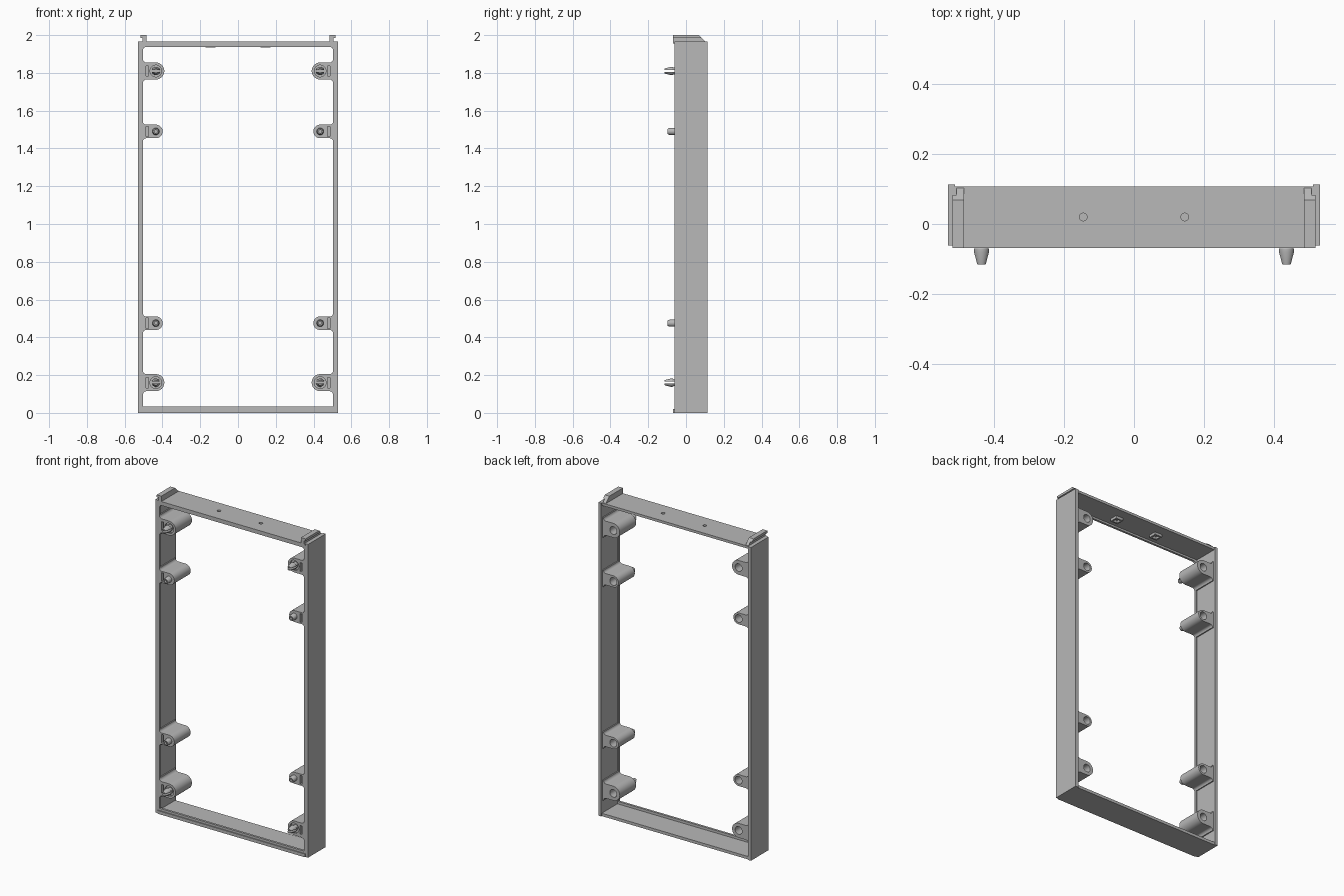
import bpy, bmesh, math

if "Cube" in bpy.data.objects:
    bpy.data.objects.remove(bpy.data.objects["Cube"])

grey = bpy.data.materials.new("plain grey")
grey.diffuse_color = (0.48, 0.48, 0.48, 1)
grey.use_nodes = True
grey.node_tree.nodes["Principled BSDF"].inputs["Base Color"].default_value = grey.diffuse_color


def finish(name, bm):
    bmesh.ops.recalc_face_normals(bm, faces=bm.faces)
    me = bpy.data.meshes.new(name)
    bm.to_mesh(me)
    bm.free()
    me.materials.append(grey)
    ob = bpy.data.objects.new(name, me)
    bpy.context.collection.objects.link(ob)
    return ob


def place(axis, p, t):
    """Put a 2D profile point on the plane at distance t along the axis."""
    a, b = p
    return {"x": (t, a, b), "y": (a, t, b), "z": (a, b, t)}[axis]


def loft(name, axis, sections):
    """Solid through (position, profile) sections along an axis."""
    bm = bmesh.new()
    rings = [[bm.verts.new(place(axis, p, t)) for p in pts] for t, pts in sections]
    n = len(rings[0])
    for r, q in zip(rings, rings[1:]):
        for i in range(n):
            bm.faces.new((r[i], r[(i + 1) % n], q[(i + 1) % n], q[i]))
    bm.faces.new(rings[0])
    bm.faces.new(rings[-1])
    return finish(name, bm)


def prism(name, axis, pts, a, b):
    return loft(name, axis, [(a, pts), (b, pts)])


def rect(a0, a1, b0, b1):
    return [(a0, b0), (a1, b0), (a1, b1), (a0, b1)]


def arc(cx, cy, r, d0, d1, n):
    return [(cx + r * math.cos(math.radians(d0 + (d1 - d0) * i / n)),
             cy + r * math.sin(math.radians(d0 + (d1 - d0) * i / n))) for i in range(n + 1)]


def circle(cx, cy, r, n=32):
    return arc(cx, cy, r, 0, 360, n)[:-1]


def cut(ob, *cutters):
    bpy.context.view_layer.objects.active = ob
    for c in cutters:
        c.hide_render = True
        m = ob.modifiers.new("cut", "BOOLEAN")
        m.operation, m.solver, m.object = "DIFFERENCE", "EXACT", c
        bpy.ops.object.modifier_apply(modifier=m.name)
        bpy.data.objects.remove(c)


def smooth(ob):
    bpy.ops.object.select_all(action="DESELECT")
    ob.select_set(True)
    bpy.context.view_layer.objects.active = ob
    bpy.ops.object.shade_smooth_by_angle(angle=math.radians(30))


FRONT, BACK, PEG_X = -0.062, 0.113, 0.435

# Top and bottom bars: plate with a stepped front lip
top = prism("top_bar", "x", [(-0.068, 1.966), (0.107, 1.966), (0.107, 1.95), (-0.048, 1.95),
                             (-0.048, 1.938), (FRONT, 1.938), (FRONT, 1.955), (-0.068, 1.955)],
            -0.512, 0.512)
prism("bottom_bar", "x", [(-0.068, 0), (0.107, 0), (0.107, 0.018), (-0.048, 0.018),
                          (-0.048, 0.034), (FRONT, 0.034), (FRONT, 0.02), (-0.068, 0.02)],
      -0.512, 0.512)

# Screw holes in the top bar with square pockets beneath
for x in (-0.145, 0.145):
    cut(top, prism("cutter", "z", circle(x, 0.02, 0.011), 1.9, 2.0))
    pad = prism("nut_pocket", "z", rect(x - 0.026, x + 0.026, -0.006, 0.046), 1.934, 1.951)
    cut(pad, prism("cutter", "z", rect(x - 0.016, x + 0.016, 0.004, 0.036), 1.9, 2.0))

for side, s in (("left", -1), ("right", 1)):
    def flip(pts):
        return [(s * x, z) for x, z in pts]

    # Side wall with inward lip at the front
    prism(side + "_wall", "z", flip([(0.53, FRONT), (0.53, BACK), (0.51, BACK), (0.51, -0.048),
                                     (0.503, -0.048), (0.503, FRONT)]), 0, 1.966)
    # Rounded inner corner at the top
    prism(side + "_corner", "y",
          flip([(0.506, 1.941)] + [(0.506, 1.92)] + arc(0.485, 1.92, 0.018, 0, 90, 6) + [(0.485, 1.941)]),
          FRONT, -0.048)

    # Hook rail on top: upright with sloped back, and outer flange
    prism(side + "_hook_rail", "x", [(-0.068, 1.96), (0.102, 1.96), (0.102, 1.967),
                                     (0.068, 2.0), (-0.068, 2.0)], s * 0.485, s * 0.506)
    prism(side + "_hook_flange", "x", [(-0.068, 1.985), (0.083, 1.985), (0.068, 2.0),
                                       (-0.068, 2.0)], s * 0.505, s * 0.517)

    # Mounting bosses with pegs
    for z, big in ((1.81, True), (1.49, False), (0.475, False), (0.16, True)):
        h, f = (0.045, 0.018) if big else (0.036, 0.016)
        kind = side + ("_snap" if big else "_locating")
        pts = ([(0.515, z + h + f)] + arc(0.503 - f, z + h + f, f, 0, -90, 6)
               + arc(PEG_X, z, h, 90, 270, 20)
               + arc(0.503 - f, z - h - f, f, 90, 0, 6) + [(0.515, z - h - f)])
        boss = prism(kind + "_boss", "y", flip(pts), FRONT, 0.1)
        px = s * PEG_X
        cutters = [prism("cutter", "y", circle(px, z, 0.024), -0.02, 0.2),
                   prism("cutter", "y", flip(rect(0.474, 0.488, z - 0.027, z + 0.027)), -0.1, -0.03)]
        if big:
            cutters.append(prism("cutter", "y", circle(px, z, 0.031), -0.1, -0.05))
        cut(boss, *cutters)
        smooth(boss)

        if big:  # split snap peg
            peg = loft(kind + "_peg", "y", [(y, circle(px, z, r)) for y, r in
                       ((-0.045, 0.018), (-0.066, 0.018), (-0.072, 0.022),
                        (-0.08, 0.022), (-0.115, 0.013))])
            cut(peg, prism("cutter", "y", rect(px - 0.05, px + 0.05, z - 0.005, z + 0.005), -0.2, -0.055))
        else:    # hollow locating peg
            peg = loft(kind + "_peg", "y", [(y, circle(px, z, r)) for y, r in
                       ((-0.055, 0.019), (-0.09, 0.018), (-0.097, 0.014))])
            cut(peg, prism("cutter", "y", circle(px, z, 0.008), -0.2, -0.07))
        smooth(peg)
